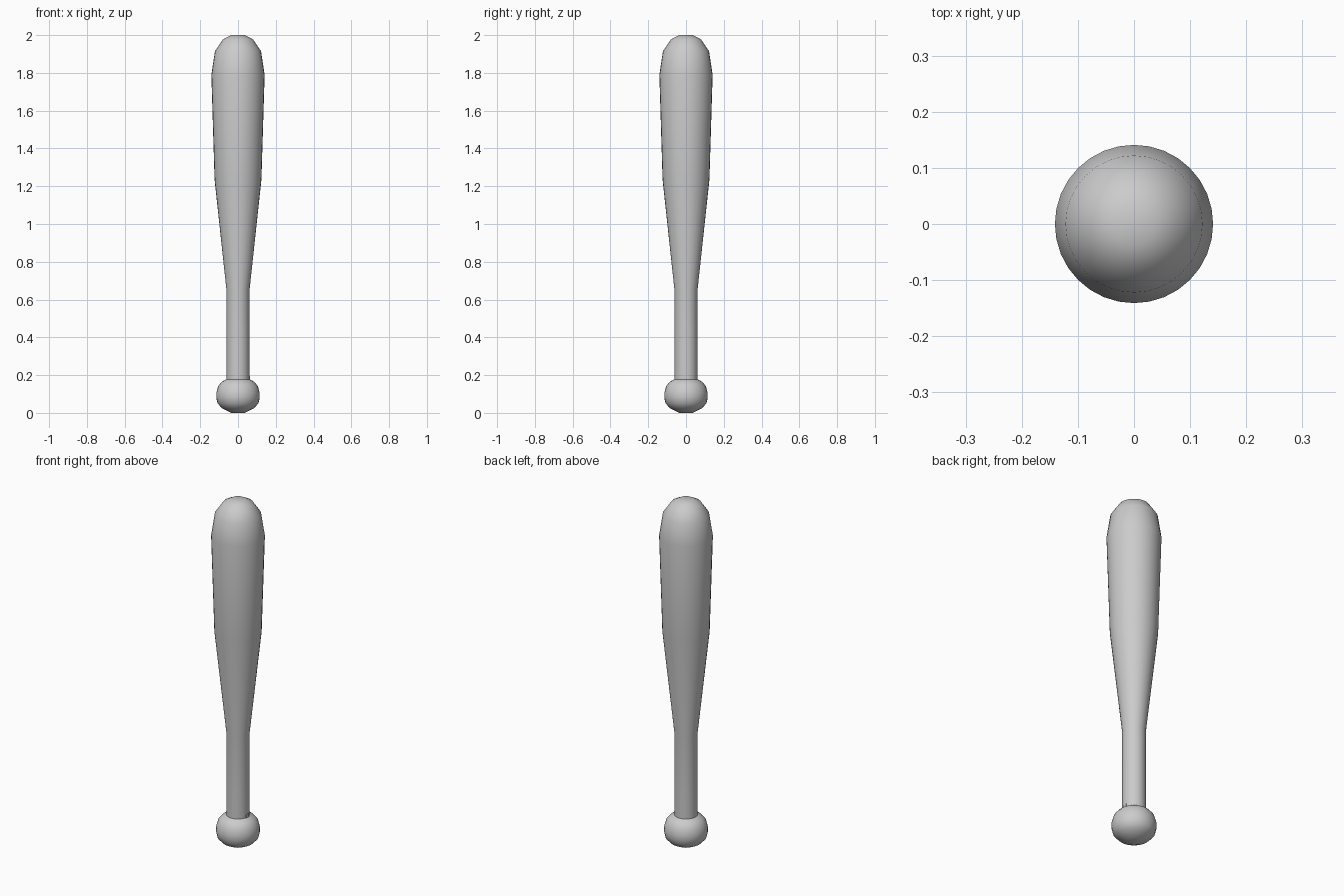
import bpy, bmesh, math

if "Cube" in bpy.data.objects:
    bpy.data.objects.remove(bpy.data.objects["Cube"])

SEGMENTS = 32


def lathe(name, profile):
    """Spin a (radius, height) profile around z; ends are closed with flat caps."""
    bm = bmesh.new()
    rings = []
    for r, z in profile:
        rings.append([bm.verts.new((r * math.cos(2 * math.pi * i / SEGMENTS),
                                    r * math.sin(2 * math.pi * i / SEGMENTS), z))
                      for i in range(SEGMENTS)])
    for low, high in zip(rings, rings[1:]):
        for i in range(SEGMENTS):
            j = (i + 1) % SEGMENTS
            bm.faces.new((low[i], low[j], high[j], high[i]))
    bm.faces.new(rings[0][::-1])
    bm.faces.new(rings[-1])
    mesh = bpy.data.meshes.new(name)
    bm.to_mesh(mesh)
    bm.free()
    obj = bpy.data.objects.new(name, mesh)
    bpy.context.collection.objects.link(obj)
    bpy.ops.object.select_all(action='DESELECT')
    obj.select_set(True)
    bpy.context.view_layer.objects.active = obj
    bpy.ops.object.shade_smooth_by_angle(angle=math.radians(31))
    return obj


# Whole bat: rounded knob, straight handle, tapered barrel, domed end
lathe("bat", [
    (0.035, 0.0), (0.085, 0.025), (0.108, 0.05), (0.115, 0.08), (0.115, 0.105),
    (0.105, 0.142), (0.085, 0.165), (0.061, 0.178),
    (0.061, 0.32), (0.061, 0.65),
    (0.124, 1.235), (0.141, 1.79),
    (0.122, 1.915), (0.08, 1.977), (0.037, 2.0),
])

# Tiny tab where the handle meets the knob
bpy.ops.mesh.primitive_cube_add(size=1, location=(0.057, 0, 0.184))
tab = bpy.context.object
tab.name = "handle_tab"
tab.scale = (0.012, 0.024, 0.022)
